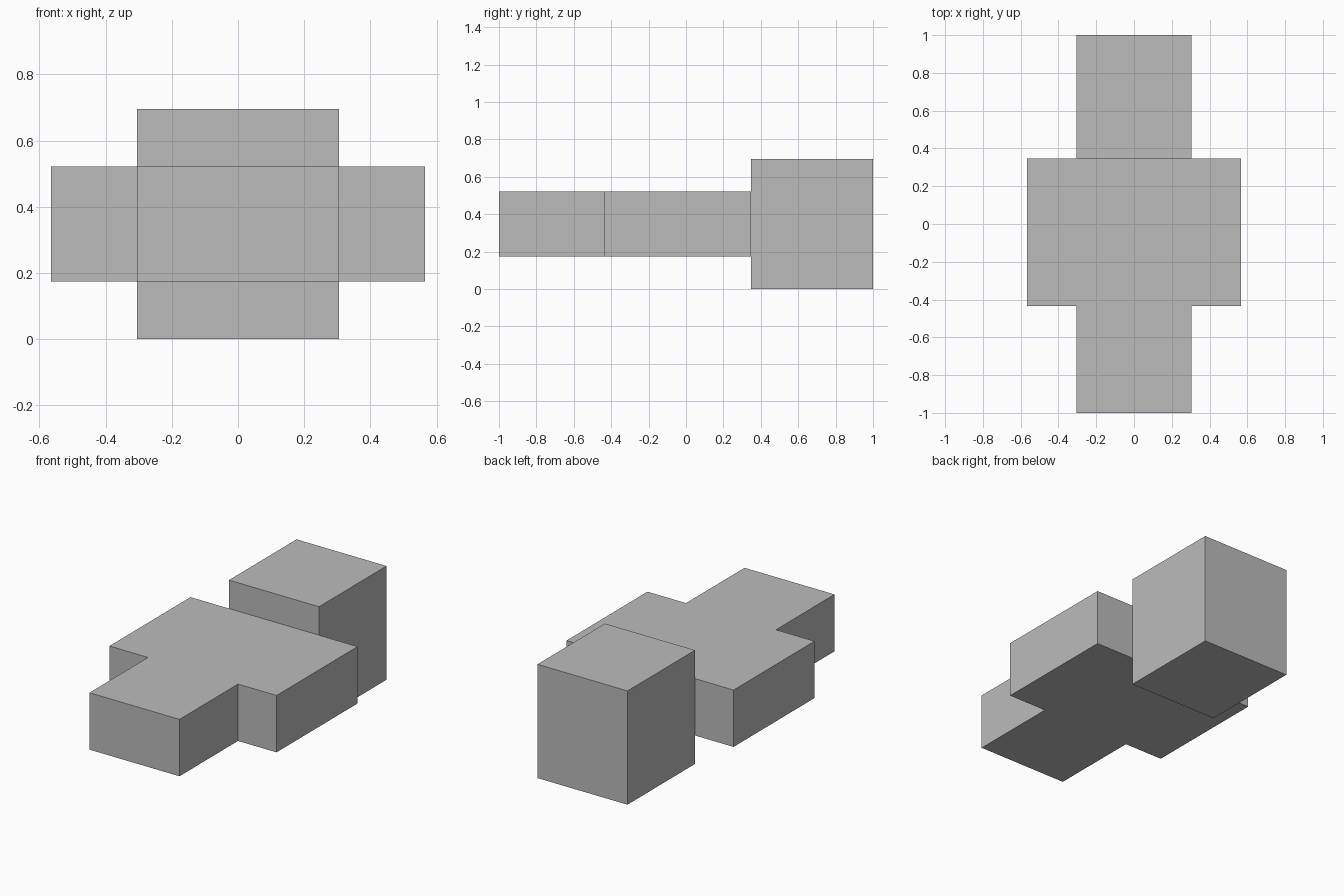
import bpy, bmesh

if "Cube" in bpy.data.objects:
    bpy.data.objects.remove(bpy.data.objects["Cube"])

U = 2 / 46  # modelling unit: the full length is 46 units

grey = bpy.data.materials.new("plain grey")
grey.diffuse_color = (0.5, 0.5, 0.5, 1)
grey.use_nodes = True
grey.node_tree.nodes["Principled BSDF"].inputs["Base Color"].default_value = grey.diffuse_color


def extrude_outline(name, outline, z0, z1):
    """Extrude a flat outline (in units) from z0 up to z1."""
    bm = bmesh.new()
    face = bm.faces.new([bm.verts.new((x * U, y * U, z0 * U)) for x, y in outline])
    top = bmesh.ops.extrude_face_region(bm, geom=[face])["geom"]
    verts = [v for v in top if isinstance(v, bmesh.types.BMVert)]
    bmesh.ops.translate(bm, verts=verts, vec=(0, 0, (z1 - z0) * U))
    bmesh.ops.recalc_face_normals(bm, faces=bm.faces)
    mesh = bpy.data.meshes.new(name)
    bm.to_mesh(mesh)
    bm.free()
    mesh.materials.append(grey)
    obj = bpy.data.objects.new(name, mesh)
    bpy.context.collection.objects.link(obj)
    return obj


# T-shaped slab: narrow at the front, wide in the middle
right = [(7, -23), (7, -10), (13, -10), (13, 8)]
left = [(-x, y) for x, y in reversed(right)]
extrude_outline("stepped_slab", right + left, 4, 12)

# Tall block at the back
extrude_outline("rear_block", [(-7, 8), (7, 8), (7, 23), (-7, 23)], 0, 16)
